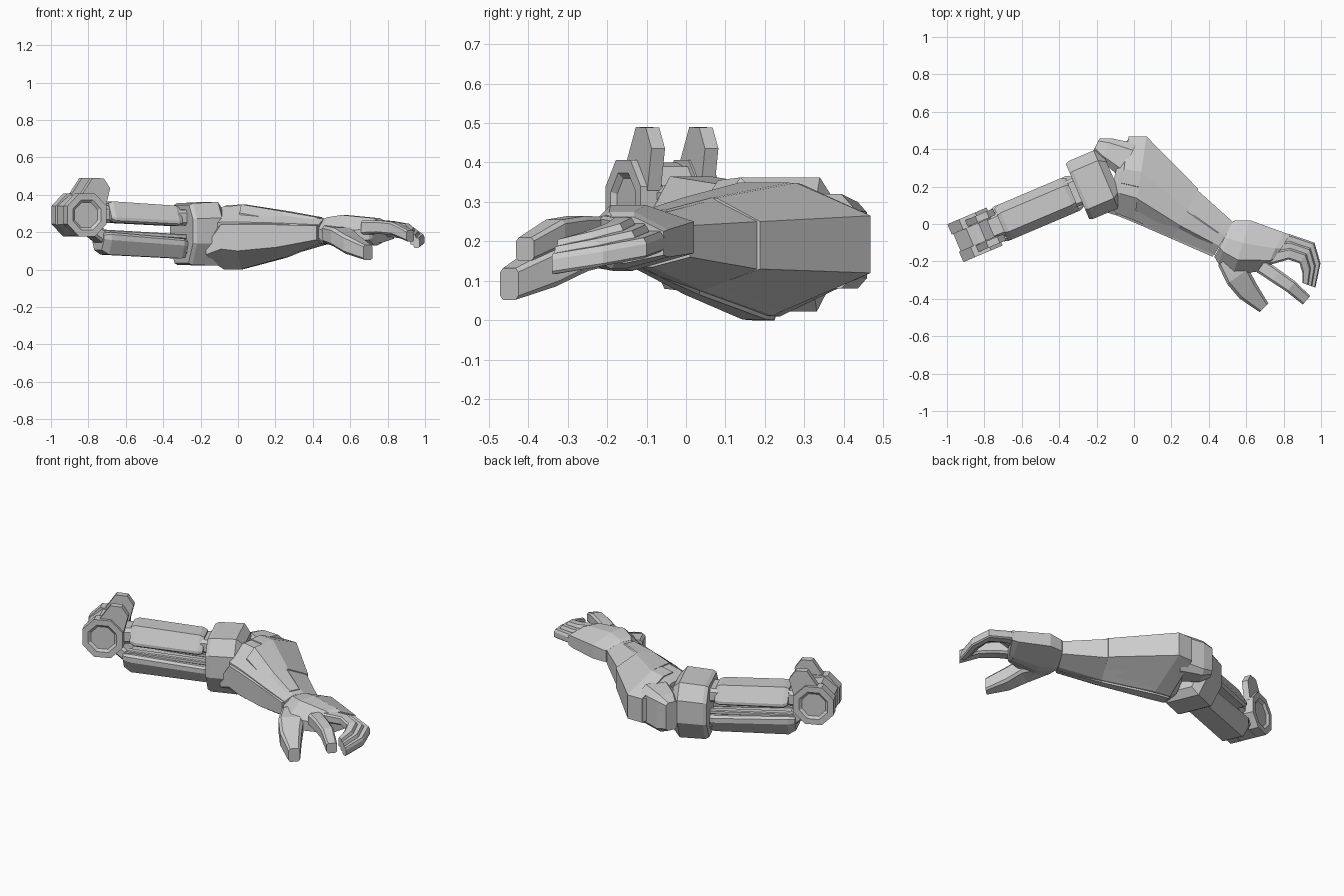
import bpy, bmesh, math
from mathutils import Vector

U = Vector((0.92, 0.39, 0)).normalized()      # upper arm direction
V = Vector((-U.y, U.x, 0))                    # hinge axis
O = Vector((-0.85, -0.058, 0))                # shoulder centre


def arm(u, v, z):
    return O + U * u + V * v + Vector((0, 0, z))


def loft(name, rings, inset=None):
    bm = bmesh.new()
    vs = [[bm.verts.new(p) for p in r] for r in rings]
    n = len(vs[0])
    for a, b in zip(vs, vs[1:]):
        for i in range(n):
            j = (i + 1) % n
            bm.faces.new((a[i], a[j], b[j], b[i]))
    caps = [bm.faces.new(vs[0][::-1]), bm.faces.new(vs[-1])]
    bmesh.ops.recalc_face_normals(bm, faces=bm.faces)
    if inset:                                  # recessed end caps
        for f in caps:
            bmesh.ops.inset_region(bm, faces=[f], thickness=inset, depth=0)
            bmesh.ops.inset_region(bm, faces=[f], thickness=0.015, depth=-0.012)
    me = bpy.data.meshes.new(name)
    bm.to_mesh(me)
    bm.free()
    ob = bpy.data.objects.new(name, me)
    bpy.context.collection.objects.link(ob)
    return ob


def plate(name, prof, v0, v1, inset=None):
    """Profile in the (u, z) plane of the upper arm, extruded along the hinge."""
    return loft(name, [[arm(u, v, z) for u, z in prof] for v in (v0, v1)], inset)


def tube(name, path, bev=0.4, cuts=None):
    """Chamfered box swept along (x, y, z, half width, half height).
    cuts = top width, top height, bottom width, bottom height of the chamfers, as fractions."""
    rings = []
    for i, (x, y, z, w, h) in enumerate(path):
        a, b = path[max(i - 1, 0)], path[min(i + 1, len(path) - 1)]
        t = Vector((b[0] - a[0], b[1] - a[1], 0)).normalized()
        s = Vector((-t.y, t.x, 0))
        k = min(w, h) * bev
        tw, th, bw, bh = (cuts[0] * w, cuts[1] * h, cuts[2] * w, cuts[3] * h) if cuts else (k, k, k, k)
        pts = [(-w, h - th), (tw - w, h), (w - tw, h), (w, h - th),
               (w, bh - h), (w - bw, -h), (bw - w, -h), (-w, bh - h)]
        rings.append([Vector((x, y, z + q)) + s * p for p, q in pts])
    return loft(name, rings)


def beam(name, pts, bev=0.4, cuts=None):
    """Tube given in upper arm coordinates (u, v, z, half width, half height)."""
    return tube(name, [(*arm(u, v, z), w, h) for u, v, z, w, h in pts], bev, cuts)


def section(F, B, f, b, top, bot, t=(0.27, 0.58), m=(0.3, 0.46), g=(0, 1)):
    """Eight sided ring from front edge F to back edge B, f and b are side z ranges."""
    F, B = Vector((*F, 0)), Vector((*B, 0))
    F, B = F.lerp(B, g[0]), F.lerp(B, g[1])
    P = lambda k, z: F.lerp(B, k) + Vector((0, 0, z))
    return [P(0, f[0]), P(0, f[1]), P(t[0], top), P(t[1], top),
            P(1, b[1]), P(1, b[0]), P(m[1], bot), P(m[0], bot)]


def octagon(r, z):
    return [(r * math.cos(math.radians(22.5 + 45 * i)) / math.cos(math.pi / 8),
             z + r * math.sin(math.radians(22.5 + 45 * i)) / math.cos(math.pi / 8)) for i in range(8)]


# Shoulder hinge: hub, raised caps and two prongs
plate("shoulder_hub", octagon(0.1, 0.29), -0.07, 0.07)
for side, s in (("front", -1), ("back", 1)):
    plate("shoulder_disc_" + side, octagon(0.114, 0.292), s * 0.05, s * 0.11, 0.036)
    plate("shoulder_prong_" + side,
          [(0.04, 0.49), (0.105, 0.488), (0.142, 0.435), (0.115, 0.33), (0.05, 0.24), (-0.07, 0.33)],
          s * 0.055, s * 0.092)
plate("shoulder_saddle", [(-0.105, 0.24), (-0.105, 0.34), (-0.03, 0.40), (0.05, 0.38), (0.08, 0.2), (-0.05, 0.18)],
      -0.06, 0.06)

# Upper arm: two beams with a gap, end links and inner rods
beam("upper_link", [(0.06, 0, 0.29, 0.065, 0.05), (0.2, 0, 0.3, 0.065, 0.045)])
up, low = (0.45, 1.5, 0.15, 0.2), (0.15, 0.2, 0.4, 1.3)
beam("upper_beam", [(0.15, 0, 0.31, 0.09, 0.045), (0.175, 0, 0.308, 0.1, 0.057),
                    (0.54, 0, 0.288, 0.1, 0.054), (0.565, 0, 0.284, 0.09, 0.045)], cuts=up)
beam("lower_link", [(0.05, 0, 0.23, 0.07, 0.04), (0.16, 0, 0.15, 0.075, 0.04)])
beam("lower_beam", [(0.11, 0, 0.15, 0.085, 0.045), (0.15, 0, 0.14, 0.1, 0.06),
                    (0.57, 0, 0.113, 0.1, 0.053), (0.6, 0, 0.112, 0.085, 0.045)], cuts=low)
for s in (-1, 1):
    beam("inner_rod", [(0.12, s * 0.05, 0.202, 0.02, 0.012), (0.62, s * 0.05, 0.175, 0.02, 0.012)])
for z in (0.278, 0.12):
    beam("elbow_link", [(0.55, 0, z, 0.075, 0.04), (0.65, 0, z, 0.08, 0.045)])

# Elbow cuff and rear guard
beam("elbow_cuff", [(0.595, 0, 0.19, 0.16, 0.155), (0.615, 0, 0.19, 0.168, 0.165),
                    (0.76, 0, 0.192, 0.168, 0.17), (0.80, 0, 0.19, 0.13, 0.13)], cuts=(0.35, 0.5, 0.4, 0.7))
tube("elbow_guard", [(-0.20, 0.425, 0.19, 0.035, 0.085), (-0.15, 0.40, 0.19, 0.065, 0.11),
                     (-0.03, 0.34, 0.2, 0.10, 0.12)])

# Forearm: tapered core
E0 = ((-0.14, 0.10), (-0.07, 0.40), (0.10, 0.24), (0.14, 0.25), 0.31, 0.04)
E1 = ((-0.09, 0.055), (-0.03, 0.455), (0.13, 0.255), (0.12, 0.265), 0.34, 0.01)
E2 = ((0.0, 0.02), (0.065, 0.455), (0.12, 0.255), (0.12, 0.265), 0.343, 0.012)
E3 = ((0.21, -0.075), (0.34, 0.18), (0.14, 0.25), (0.13, 0.25), 0.305, 0.075)
E4 = ((0.43, -0.165), (0.53, 0.01), (0.16, 0.24), (0.16, 0.24), 0.27, 0.135)
loft("forearm_core", [section(*e) for e in (E0, E1, E2, E3, E4)])


# Forearm shells: back plate, lower front plate, raised top panel
def grow(e, k):
    c = (Vector(e[0]) + Vector(e[1])) / 2
    out = lambda p: tuple(c + (Vector(p) - c) * k)
    return (out(e[0]), out(e[1]), *e[2:])


loft("forearm_back_shell", [section(*grow(e, 1.06)[:4], e[4] + 0.005, e[5] + 0.004, (0.1, 0.37), (0.05, 0.2), (0.35, 1))
                            for e in (E1, E2, E3)])
loft("forearm_front_plate", [section((-0.17, 0.07), (-0.1, 0.25), (0.08, 0.13), (0.08, 0.2), 0.2, 0.05)]
     + [section(*grow(e, 1.05)[:2], (e[2][0] - 0.02, 0.24), (0.1, 0.2), 0.25,
                e[5] - 0.01, (0.1, 0.9), (0.65, 0.95), (0, 0.45)) for e in (E1, E2, E3)]
     + [section((0.42, -0.175), (0.48, -0.08), (0.16, 0.235), (0.16, 0.23), 0.24, 0.14)])
loft("forearm_top_panel", [section(e[0], e[1], (e[4] - 0.06, e[4] - 0.04), (e[4] - 0.05, e[4] - 0.02),
                                   e[4] + 0.006, e[4] - 0.07, (0.25, 0.75), g=(0.12, 0.7))
                           for e in (E2, E3, ((0.40, -0.15), (0.49, 0.03), 0, 0, 0.274))])

# Hand: wrist to knuckles
loft("palm", [section((0.43, -0.175), (0.53, 0.015), (0.17, 0.22), (0.17, 0.24), 0.27, 0.14),
              section((0.45, -0.21), (0.545, 0.02), (0.15, 0.21), (0.17, 0.24), 0.28, 0.135),
              section((0.53, -0.27), (0.62, 0.02), (0.14, 0.21), (0.17, 0.25), 0.292, 0.125),
              section((0.70, -0.25), (0.80, -0.045), (0.16, 0.215), (0.16, 0.23), 0.275, 0.13),
              section((0.72, -0.235), (0.835, -0.057), (0.17, 0.215), (0.165, 0.225), 0.262, 0.145)])

# Three curled fingers fanned side by side, each a little lower than the last
curl = [((0.72, -0.22), (0.82, -0.052), 0.265), ((0.825, -0.19), (0.842, -0.058), 0.26),
        ((0.885, -0.21), (0.965, -0.10), 0.245), ((0.90, -0.26), (0.997, -0.21), 0.225),
        ((0.90, -0.315), (0.97, -0.34), 0.205)]
for k in range(3):
    rings = []
    for F, B, z in curl:
        z -= 0.018 * k
        rings.append(section(F, B, (z - 0.042, z - 0.008), (z - 0.045, z - 0.015), z, z - 0.052,
                             (0.15, 0.85), (0.15, 0.85), (0.27 * k, 0.46 + 0.27 * k)))
    loft("finger_%d" % (k + 1), rings)

# Index finger and thumb
tube("index_finger", [(0.68, -0.225, 0.225, 0.04, 0.038), (0.76, -0.28, 0.228, 0.038, 0.036),
                      (0.84, -0.335, 0.22, 0.036, 0.035), (0.922, -0.408, 0.18, 0.03, 0.03)], 0.3)
tube("thumb", [(0.49, -0.19, 0.19, 0.05, 0.045), (0.555, -0.28, 0.175, 0.07, 0.05),
               (0.61, -0.36, 0.135, 0.06, 0.05), (0.695, -0.448, 0.092, 0.033, 0.04)], 0.3)
